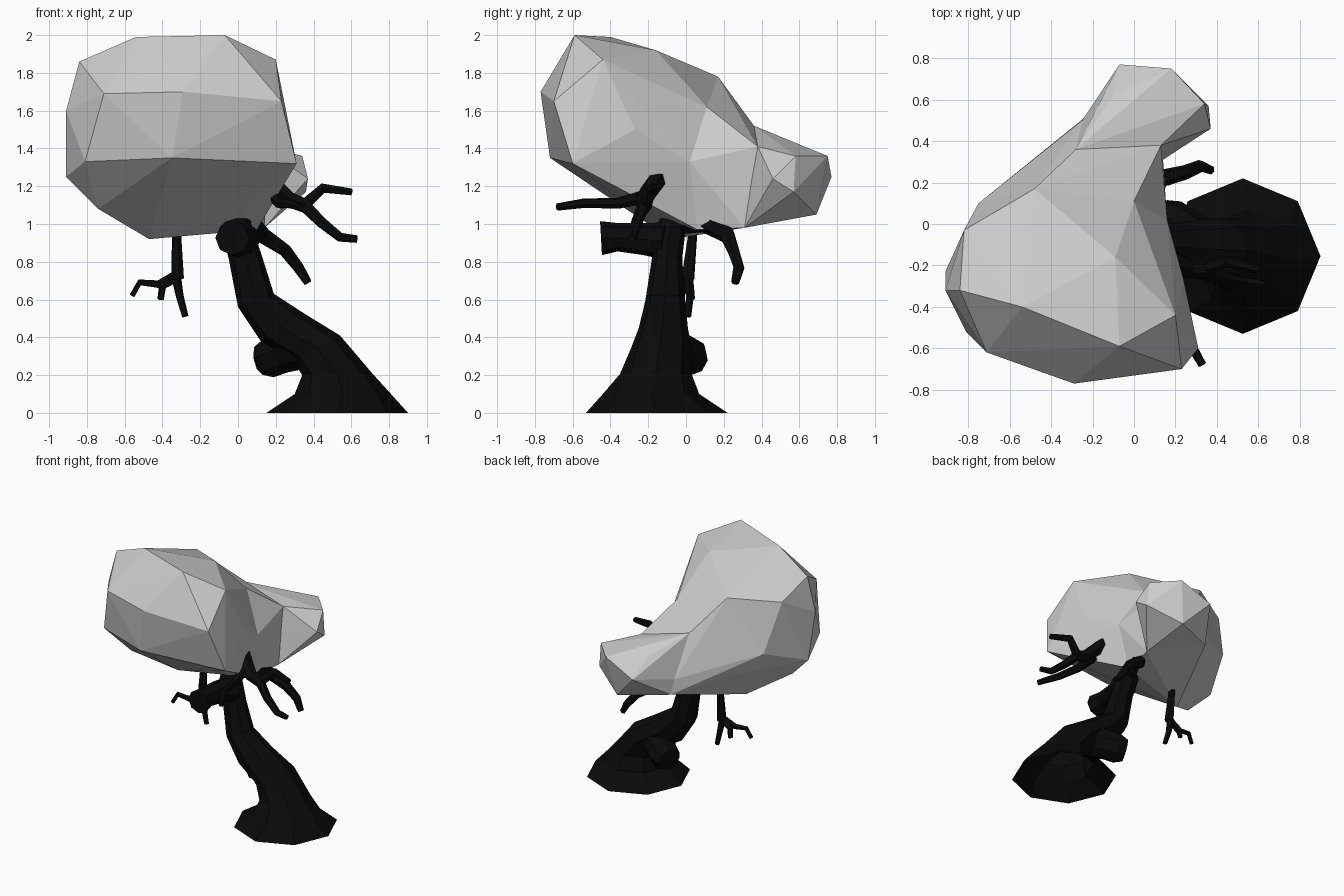
import bpy, bmesh
from math import cos, sin, tau
from mathutils import Vector

if "Cube" in bpy.data.objects:
    bpy.data.objects.remove(bpy.data.objects["Cube"])

bark = bpy.data.materials.new("bark")
bark.diffuse_color = (0.003, 0.003, 0.003, 1)
bark.use_nodes = True
bark.node_tree.nodes["Principled BSDF"].inputs["Base Color"].default_value = bark.diffuse_color


def finish(name, bm, mat=None):
    bmesh.ops.recalc_face_normals(bm, faces=bm.faces[:])
    me = bpy.data.meshes.new(name)
    bm.to_mesh(me)
    bm.free()
    ob = bpy.data.objects.new(name, me)
    bpy.context.collection.objects.link(ob)
    if mat:
        me.materials.append(mat)
    return ob


def loft(name, rings, cap_start=True):
    """Bridge equal-sized rings of points and cap the ends."""
    bm = bmesh.new()
    loops = [[bm.verts.new(p) for p in ring] for ring in rings]
    n = len(loops[0])
    for a, b in zip(loops, loops[1:]):
        for i in range(n):
            j = (i + 1) % n
            bm.faces.new((a[i], a[j], b[j], b[i]))
    if cap_start:
        bm.faces.new(loops[0])
    bm.faces.new(loops[-1])
    return finish(name, bm, bark)


def limb(name, path, radii, sides=6):
    """Faceted tube along a bent path with a radius at each point."""
    pts = [Vector(p) for p in path]
    u, rings = None, []
    for i, p in enumerate(pts):
        d = (pts[min(i + 1, len(pts) - 1)] - pts[max(i - 1, 0)]).normalized()
        if u is None:
            u = d.orthogonal()
        u = (u - d * u.dot(d)).normalized()
        v = d.cross(u)
        rings.append([p + radii[i] * (u * cos(tau * k / sides) + v * sin(tau * k / sides))
                      for k in range(sides)])
    return loft(name, rings)


def boulder(name, points):
    """Faceted convex mass."""
    bm = bmesh.new()
    for p in points:
        bm.verts.new(p)
    bmesh.ops.convex_hull(bm, input=bm.verts[:])
    loose = [v for v in bm.verts if not v.link_faces]
    bmesh.ops.delete(bm, geom=loose, context='VERTS')
    return finish(name, bm)


def merge(base, other):
    mod = base.modifiers.new("merge", 'BOOLEAN')
    mod.operation = 'UNION'
    mod.solver = 'EXACT'
    mod.object = other
    bpy.context.view_layer.objects.active = base
    bpy.ops.object.modifier_apply(modifier="merge")
    bpy.data.objects.remove(other)


# Foliage: front mass, waist and tail share seam points, then become one mesh
seam_front = [(-.48, .17, 1.78), (0, .11, 1.62), (.16, .02, 1.33), (.10, .06, .97),
              (-.47, -.08, .92), (-.54, .22, 1.2), (-.75, .10, 1.38)]
seam_back = [(-.28, .36, 1.52), (.13, .38, 1.41), (.14, .31, .98), (-.23, .52, 1.08),
             (-.25, .50, 1.2)]
canopy = boulder("canopy", seam_front + [
    (-.07, -.59, 2.0), (-.54, -.40, 1.99), (-.84, -.32, 1.86), (.20, -.44, 1.87),
    (-.09, -.16, 1.92), (-.29, -.77, 1.70), (-.71, -.62, 1.69), (.23, -.70, 1.65),
    (.31, -.60, 1.32), (-.35, -.72, 1.35), (-.81, -.52, 1.33), (-.91, -.32, 1.6),
    (-.91, -.23, 1.25), (-.82, -.03, 1.76), (-.74, -.28, 1.08), (.24, -.27, 1.5),
    (.02, -.20, 1.06)])
waist = boulder("canopy_waist", seam_front + seam_back + [(-.3, -.1, 1.4)])
tail = boulder("canopy_tail", seam_back + [
    (-.10, .62, 1.39), (.18, .75, 1.36), (.34, .58, 1.36), (.37, .46, 1.24),
    (.36, .57, 1.17), (-.07, .77, 1.25), (.12, .69, 1.05), (-.08, .25, 1.25)])
merge(waist, tail)
merge(canopy, waist)

# Trunk: tilted octagons given as left x, left z, right x, right z, centre y, half depth
sections = [
    (.15, 0, .90, 0, -.155, .375), (.30, .10, .81, .10, -.185, .255),
    (.34, .20, .71, .21, -.16, .19), (.29, .28, .54, .41, -.13, .16),
    (.12, .38, .36, .52, -.12, .13), (.00, .56, .19, .63, -.11, .105),
    (-.05, .82, .13, .82, -.10, .08), (-.09, .98, .07, 1.0, -.08, .08),
    (-.08, 1.12, .05, 1.12, -.02, .06)]
loft("trunk", [
    [((l + r) / 2 + (r - l) / 2 * cos(tau * k / 8), cy + d * sin(tau * k / 8),
      (lz + rz) / 2 + (rz - lz) / 2 * cos(tau * k / 8)) for k in range(8)]
    for l, lz, r, rz, cy, d in sections], cap_start=False)

# Sawn-off stubs
limb("upper_stub", [(.02, -.10, .91), (-.02, -.22, .92), (-.03, -.36, .93), (-.03, -.45, .925)],
     [.10, .085, .075, .09], 8)
limb("lower_stub", [(.34, -.12, .36), (.24, -.03, .32), (.17, .015, .295), (.12, .04, .285)],
     [.13, .11, .11, .085], 8)

# Right branch with its forks
limb("right_branch", [(.06, -.10, 1.29), (.16, -.16, 1.23), (.27, -.22, 1.13), (.37, -.22, 1.09)],
     [.06, .055, .045, .04])
limb("right_twig_up", [(.34, -.22, 1.09), (.45, -.18, 1.19), (.60, -.22, 1.17)],
     [.035, .028, .02])
limb("right_twig_down", [(.34, -.22, 1.11), (.44, -.26, 1.01), (.54, -.28, .93), (.63, -.29, .92)],
     [.035, .03, .025, .02])
limb("front_twig", [(.20, -.20, 1.15), (.22, -.36, 1.11), (.25, -.54, 1.11), (.33, -.68, 1.09)],
     [.04, .03, .026, .02])

# Rear branch
limb("rear_branch", [(-.02, -.07, 1.0), (.06, .10, 1.01), (.13, .22, .94), (.25, .25, .86),
                     (.32, .28, .77), (.37, .26, .69)], [.06, .055, .045, .035, .03, .022])

# Hanging left branch with three twigs
limb("left_branch", [(-.32, .05, 1.1), (-.325, .035, .94), (-.32, .01, .71)], [.03, .025, .035])
for name, path in {
    "left_twig_outer": [(-.32, .01, .73), (-.42, -.01, .68), (-.52, -.01, .69), (-.56, -.02, .62)],
    "left_twig_middle": [(-.34, .01, .71), (-.40, .02, .67), (-.41, .03, .60)],
    "left_twig_inner": [(-.33, .01, .73), (-.31, .02, .62), (-.28, .01, .51)],
}.items():
    limb(name, path, [.028, .022, .018, .015][:len(path)], 5)
